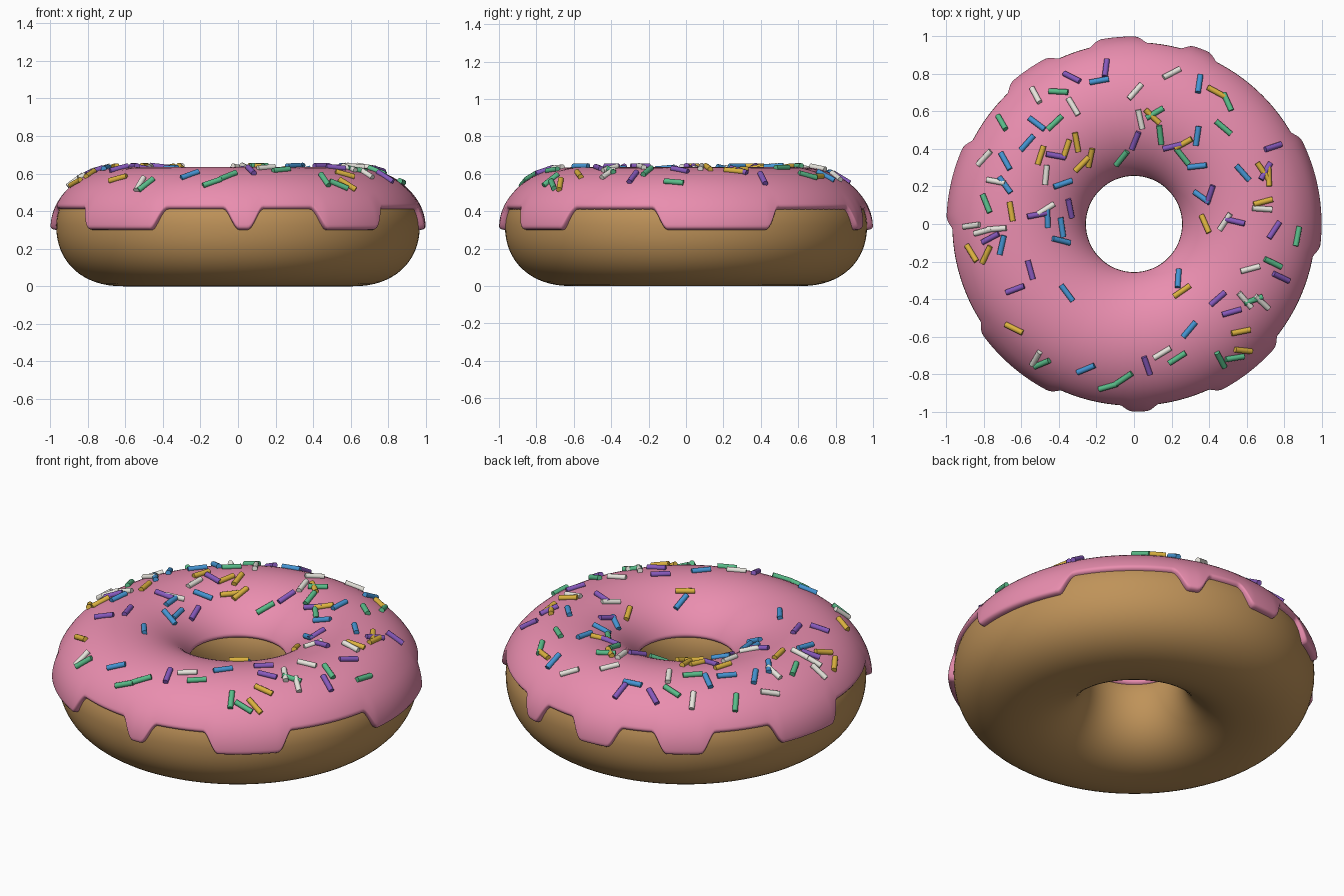
import bpy, bmesh, random
from math import sin, cos, asin, acos, pi, radians, sqrt
from mathutils import Vector, Matrix

if "Cube" in bpy.data.objects:
    bpy.data.objects.remove(bpy.data.objects["Cube"])

random.seed(7)
R, A, ZC = 0.612, 0.356, 0.325        # ring radius, half width, centre height
B_TOP, B_LOW = 0.288, 0.325           # half heights above and below the centre
ICING = 0.022


def material(name, rgb):
    m = bpy.data.materials.new(name)
    m.diffuse_color = (*rgb, 1)
    m.use_nodes = True
    m.node_tree.nodes["Principled BSDF"].inputs["Base Color"].default_value = m.diffuse_color
    return m


def make_object(name, bm, mat):
    bmesh.ops.recalc_face_normals(bm, faces=bm.faces)
    me = bpy.data.meshes.new(name)
    bm.to_mesh(me)
    bm.free()
    ob = bpy.data.objects.new(name, me)
    bpy.context.collection.objects.link(ob)
    me.materials.append(mat)
    return ob


def ring_mesh(name, section, steps, mat, closed):
    """Sweep section(angle) -> [(r, z), ...] around z."""
    bm = bmesh.new()
    rows = []
    for i in range(steps):
        a = 2 * pi * i / steps
        rows.append([bm.verts.new((r * cos(a), r * sin(a), z)) for r, z in section(a)])
    n = len(rows[0])
    for i in range(steps):
        p, q = rows[i], rows[(i + 1) % steps]
        for j in range(n if closed else n - 1):
            k = (j + 1) % n
            bm.faces.new((p[j], q[j], q[k], p[k]))
    for f in bm.faces:
        f.smooth = True
    return make_object(name, bm, mat)


# Dough: ring with an elliptical top and a fuller, flatter underside
def dough_section(_):
    pts = []
    for j in range(64):
        t = 2 * pi * j / 64
        c, s = cos(t), sin(t)
        if s >= 0:
            pts.append((R + A * c, ZC + B_TOP * s))
        else:
            e = 2 / 2.2
            x = abs(c) ** e * (1 if c > 0 else -1)
            pts.append((R + A * x, ZC - B_LOW * abs(s) ** e))
    return pts


ring_mesh("dough", dough_section, 128, material("dough", (0.52, 0.29, 0.10)), True)

# Icing: drips given as start and end angle in degrees
DRIPS = [(-8.3, 28.3), (65, 73), (88, 102), (116.5, 132), (154.5, 179.5),
         (214.5, 244.4), (267.8, 275.6), (296.3, 320)]


def drip_amount(deg):
    best = 0
    for lo, hi in DRIPS:
        d = abs((deg - (lo + hi) / 2 + 180) % 360 - 180)
        u = min(1, max(0, ((hi - lo) / 2 - d) / 5 + 0.5))
        best = max(best, u * u * (3 - 2 * u))
    return best


def icing_section(a):
    drip = drip_amount(a * 180 / pi)
    t_in = pi - asin((0.41 - ZC) / B_TOP)
    t_out = asin((0.41 - 0.11 * drip - ZC) / B_TOP)
    pts = []
    for j in range(45):
        t = t_in + (t_out - t_in) * (1 - cos(pi * j / 44)) / 2
        # rounded rim, slightly thicker in the drips
        d = min(1, min(t_in - t, t - t_out) * 0.33 / 0.02)
        low = max(0, 1 - max(0, t) / 0.6)
        h = (ICING + 0.009 * drip * low + 0.004) * sqrt(max(0, 1 - (1 - d) ** 2)) - 0.004
        pts.append((R + (A + h) * cos(t), ZC + (B_TOP + h) * sin(t)))
    return pts


ring_mesh("icing", icing_section, 540, material("icing", (0.82, 0.27, 0.43)), False)

# Sprinkles: short rods scattered flat on the icing, one object per colour
COLOURS = {"blue": (0.06, 0.30, 0.65), "purple": (0.24, 0.10, 0.50),
           "gold": (0.72, 0.45, 0.05), "green": (0.10, 0.50, 0.25),
           "white": (0.80, 0.78, 0.72)}
AI, BI = A + ICING, B_TOP + ICING
for name, rgb in COLOURS.items():
    bm = bmesh.new()
    for _ in range(19):
        r = sqrt(random.uniform(0.11, 0.80))
        a = random.uniform(0, 2 * pi)
        t = acos((r - R) / AI)
        nr, nz = cos(t) / AI, sin(t) / BI
        normal = Vector((nr * cos(a), nr * sin(a), nz)).normalized()
        side = Vector((-sin(a), cos(a), 0))
        spin = random.uniform(0, pi)
        axis = side * cos(spin) + normal.cross(side) * sin(spin)
        rot = Matrix((axis.cross(normal), normal, axis)).transposed().to_4x4()
        pos = Vector((r * cos(a), r * sin(a), ZC + BI * sin(t))) + normal * 0.006
        bmesh.ops.create_cone(bm, cap_ends=True, segments=12, radius1=0.015,
                              radius2=0.015, depth=0.105,
                              matrix=Matrix.Translation(pos) @ rot)
    for f in bm.faces:
        f.smooth = len(f.verts) == 4
    for e in bm.edges:
        e.smooth = all(f.smooth for f in e.link_faces)
    make_object(name + "_sprinkles", bm, material(name, rgb))
